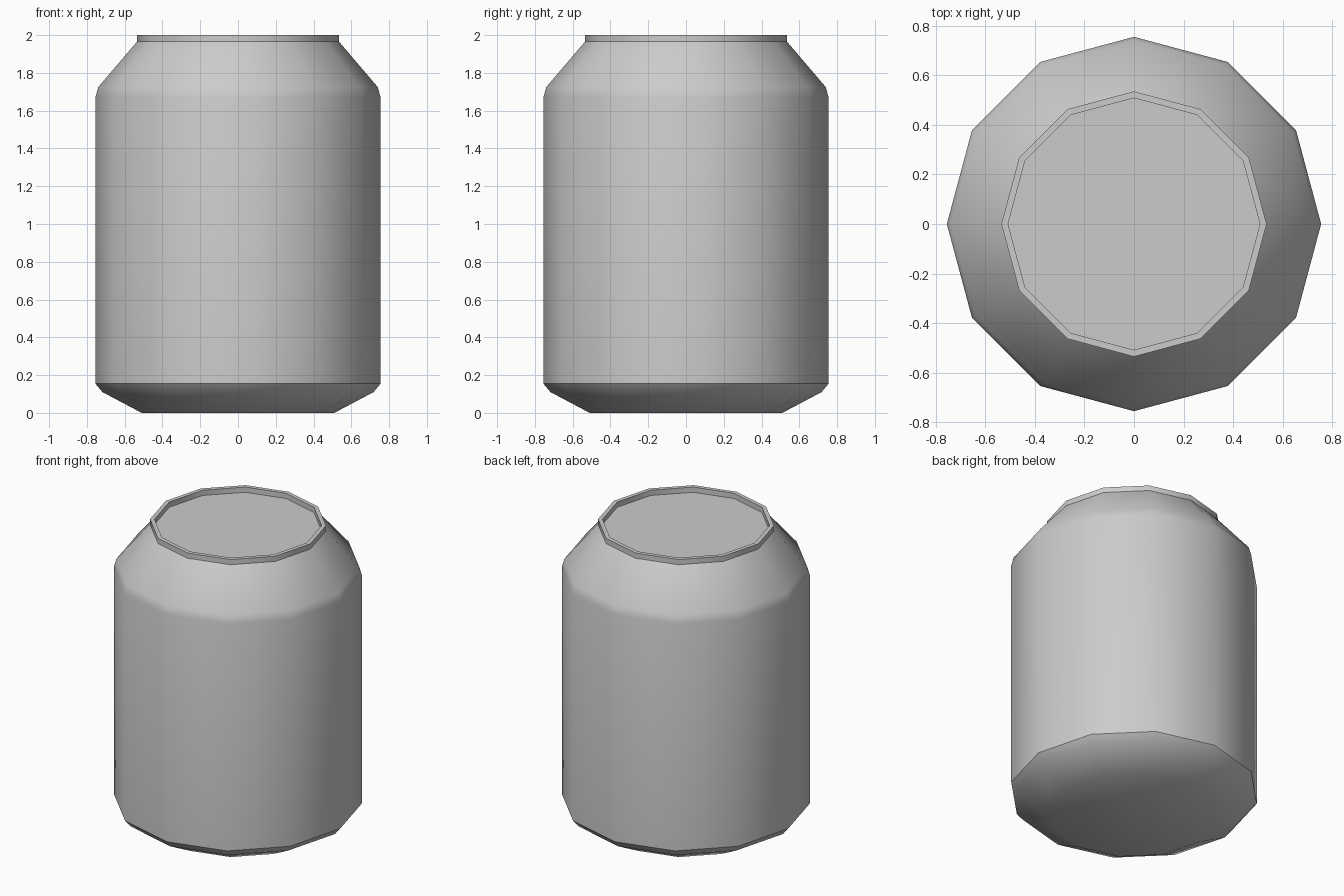
import bpy, bmesh, math

if "Cube" in bpy.data.objects:
    bpy.data.objects.remove(bpy.data.objects["Cube"])

SIDES = 12
# (radius, height) from the base up the wall, over the rim and into the recessed lid
PROFILE = [(0.51, 0.0), (0.718, 0.11), (0.755, 0.155), (0.755, 1.67),
           (0.74, 1.725), (0.535, 1.965), (0.535, 2.0), (0.508, 2.0), (0.508, 1.965)]

bm = bmesh.new()
rings = []
for r, z in PROFILE:
    rings.append([bm.verts.new((r * math.cos(a), r * math.sin(a), z))
                  for a in (math.tau * i / SIDES for i in range(SIDES))])

# Walls
for low, high in zip(rings, rings[1:]):
    for i in range(SIDES):
        j = (i + 1) % SIDES
        bm.faces.new((low[i], low[j], high[j], high[i]))

# Flat base and recessed lid
bm.faces.new(rings[0][::-1])
bm.faces.new(rings[-1])

mesh = bpy.data.meshes.new("can_body")
bm.to_mesh(mesh)
bm.free()
can = bpy.data.objects.new("can_body", mesh)
bpy.context.collection.objects.link(can)

# Smooth sides, sharp rim and base crease
bpy.context.view_layer.objects.active = can
can.select_set(True)
bpy.ops.object.shade_smooth_by_angle(angle=math.radians(33))
